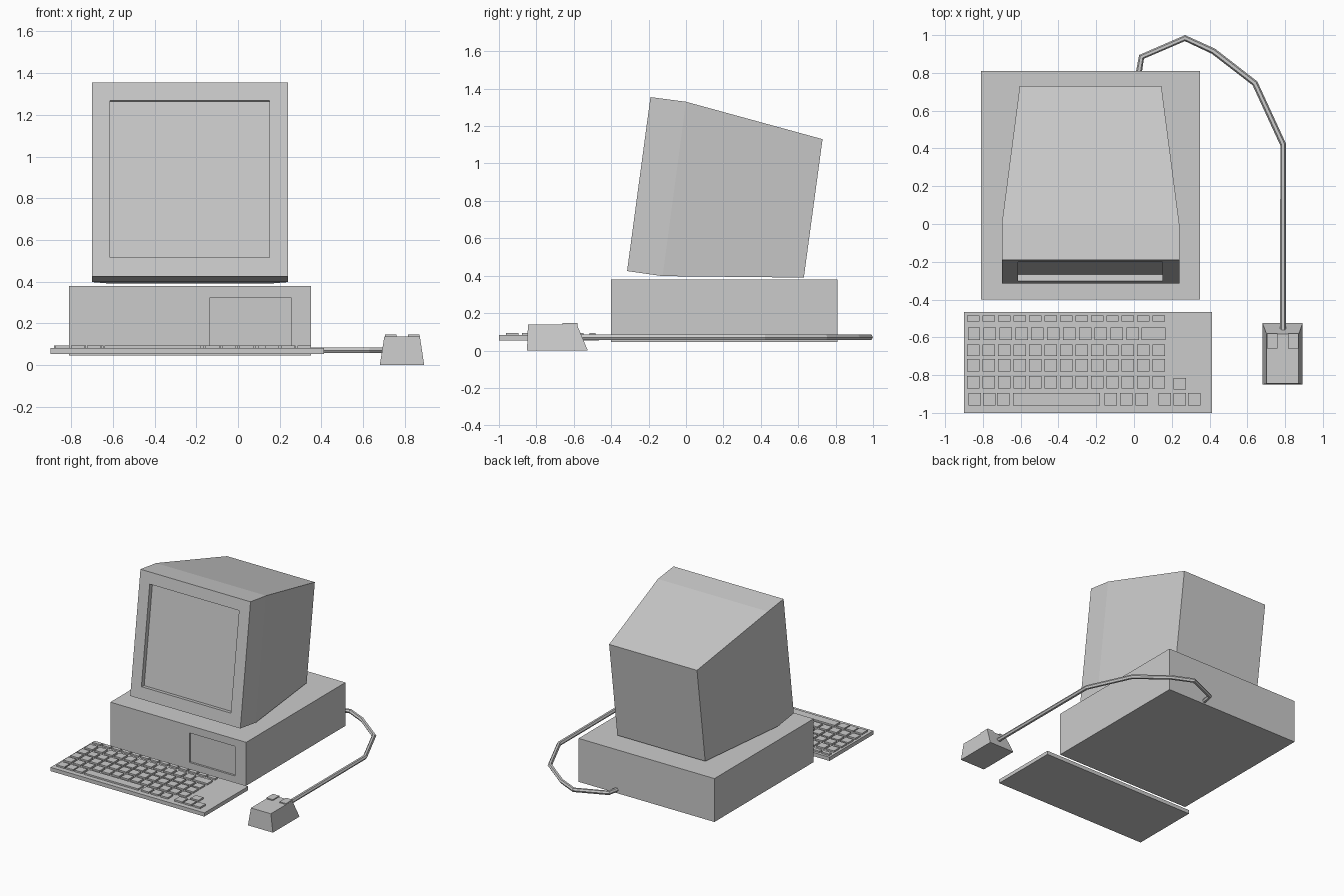
import bpy, bmesh
from mathutils import Vector

if "Cube" in bpy.data.objects:
    bpy.data.objects.remove(bpy.data.objects["Cube"])


def finish(name, bm):
    bmesh.ops.recalc_face_normals(bm, faces=bm.faces[:])
    mesh = bpy.data.meshes.new(name)
    bm.to_mesh(mesh)
    bm.free()
    obj = bpy.data.objects.new(name, mesh)
    bpy.context.collection.objects.link(obj)
    return obj


def loft(bm, rings):
    """Skin a list of four-point rings and cap both ends; returns the first cap."""
    vs = [[bm.verts.new(p) for p in ring] for ring in rings]
    for a, b in zip(vs, vs[1:]):
        for i in range(4):
            j = (i + 1) % 4
            bm.faces.new((a[i], a[j], b[j], b[i]))
    bm.faces.new(vs[-1])
    return bm.faces.new(vs[0])


def upright(x0, x1, low, high):
    """Ring across x, between a low and a high (y, z) point."""
    return [(x0, *low), (x1, *low), (x1, *high), (x0, *high)]


def flat(x0, x1, y0, y1, z):
    return [(x0, y0, z), (x1, y0, z), (x1, y1, z), (x0, y1, z)]


def box(bm, x0, x1, y0, y1, z0, z1):
    return loft(bm, [flat(x0, x1, y0, y1, z0), flat(x0, x1, y0, y1, z1)])


def recess(bm, face, x0, x1, z0, z1, depth):
    """Sink a rectangular panel into a front face that may be tilted."""
    bmesh.ops.recalc_face_normals(bm, faces=bm.faces[:])
    face.normal_update()
    n, c = face.normal.copy(), face.calc_center_median()
    bmesh.ops.inset_individual(bm, faces=[face], thickness=0.05)
    for v in face.verts:
        x = x0 if v.co.x < c.x else x1
        z = z0 if v.co.z < c.z else z1
        v.co = Vector((x, c.y - n.z * (z - c.z) / n.y, z))
    inner = bmesh.ops.extrude_discrete_faces(bm, faces=[face])["faces"][0]
    bmesh.ops.translate(bm, verts=inner.verts[:], vec=-n * depth)


# Computer case with drive bay
bm = bmesh.new()
front = loft(bm, [upright(-0.81, 0.35, (-0.40, 0.045), (-0.40, 0.38)),
                  upright(-0.81, 0.35, (0.81, 0.045), (0.81, 0.38))])
recess(bm, front, -0.135, 0.255, 0.095, 0.323, 0.015)
finish("computer_case", bm)

# Tilted monitor with sunken screen
bm = bmesh.new()
front = loft(bm, [upright(-0.70, 0.24, (-0.315, 0.425), (-0.19, 1.355)),
                  upright(-0.70, 0.24, (-0.125, 0.398), (0.0, 1.33)),
                  upright(-0.605, 0.145, (0.63, 0.39), (0.73, 1.13))])
recess(bm, front, -0.613, 0.15, 0.515, 1.268, 0.035)
finish("monitor", bm)

# Keyboard plate
bm = bmesh.new()
box(bm, -0.90, 0.413, -1.0, -0.465, 0.053, 0.082)
finish("keyboard_plate", bm)

# Keys: regular rows, then the odd ones
bm = bmesh.new()
KEY = 0.066


def key(x, y0, y1, width=KEY):
    box(bm, x, x + width, y0, y1, 0.078, 0.094)


for y0, y1 in ((-0.515, -0.485), (-0.70, -0.638), (-0.782, -0.716), (-0.87, -0.805)):
    for i in range(13):
        key(-0.883 + i * 0.0818, y0, y1)
for i in range(11):
    key(-0.88 + i * 0.084, -0.613, -0.547)
key(0.04, -0.613, -0.547, 0.127)
for x in (-0.875, -0.80, -0.725, -0.155, -0.075, 0.008, 0.13, 0.208, 0.285):
    key(x, -0.962, -0.896)
key(-0.64, -0.962, -0.896, 0.46)
key(0.209, -0.876, -0.815)
finish("keys", bm)

# Mouse
bm = bmesh.new()
loft(bm, [flat(0.68, 0.893, -0.85, -0.525, 0.0),
          flat(0.702, 0.872, -0.845, -0.583, 0.138)])
finish("mouse_body", bm)
bm = bmesh.new()
for x in (0.704, 0.816):
    box(bm, x, x + 0.055, -0.66, -0.58, 0.125, 0.146)
finish("mouse_buttons", bm)

# Mouse cable
curve = bpy.data.curves.new("mouse_cable", "CURVE")
curve.dimensions = "3D"
curve.bevel_depth = 0.016
curve.bevel_resolution = 1
curve.use_fill_caps = True
path = [(0.025, 0.80), (0.04, 0.885), (0.27, 0.984), (0.42, 0.915),
        (0.64, 0.745), (0.79, 0.42), (0.79, -0.57)]
spline = curve.splines.new("POLY")
spline.points.add(len(path) - 1)
for point, (x, y) in zip(spline.points, path):
    point.co = (x, y, 0.071, 1)
spline.use_smooth = False
cable = bpy.data.objects.new("mouse_cable", curve)
bpy.context.collection.objects.link(cable)
